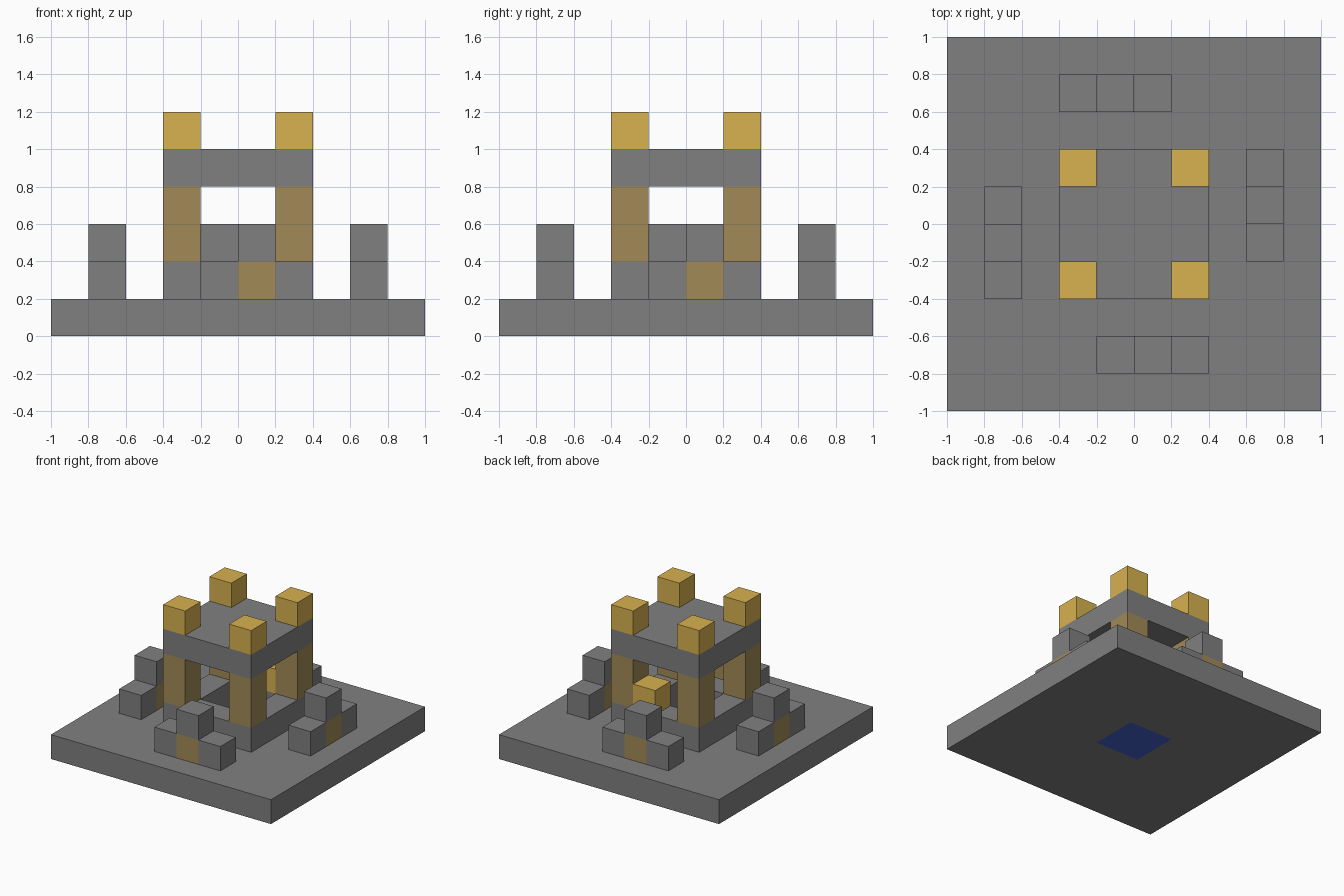
import bpy
import bmesh
from math import radians
from mathutils import Matrix, Vector

cube = bpy.data.objects.get("Cube")
if cube:
    bpy.data.objects.remove(cube, do_unlink=True)

U = 0.2  # edge of one building block


def make_material(name, rgb):
    """Flat material from 8-bit display values, stored as linear."""
    col = [((c / 255 + 0.055) / 1.055) ** 2.4 for c in rgb] + [1.0]
    mat = bpy.data.materials.new(name)
    mat.use_nodes = True
    mat.diffuse_color = col
    mat.node_tree.nodes["Principled BSDF"].inputs["Base Color"].default_value = col
    return mat


stone = make_material("stone grey", (128, 128, 128))
wood = make_material("wood brown", (162, 138, 87))
gold = make_material("gold", (216, 178, 80))
water = make_material("water blue", (66, 99, 206))


def finish(name, bm, mat):
    bmesh.ops.recalc_face_normals(bm, faces=bm.faces)
    mesh = bpy.data.meshes.new(name)
    bm.to_mesh(mesh)
    bm.free()
    mesh.materials.append(mat)
    obj = bpy.data.objects.new(name, mesh)
    bpy.context.collection.objects.link(obj)
    return obj


def box(name, centre, size, mat, turn=0):
    """Box given by centre and size, turned about the z axis through the origin."""
    bm = bmesh.new()
    place = Matrix.Translation(centre) @ Matrix.Diagonal((*size, 1))
    bmesh.ops.create_cube(bm, size=1, matrix=Matrix.Rotation(radians(turn), 4, "Z") @ place)
    return finish(name, bm, mat)


def frame(name, outer, inner, bottom, height, mat):
    """Square slab with a square opening; outer and inner are half widths."""
    bm = bmesh.new()
    corners = [(-1, -1), (1, -1), (1, 1), (-1, 1)]
    rings = [[bm.verts.new((x * r, y * r, bottom)) for x, y in corners] for r in (outer, inner)]
    for i in range(4):
        j = (i + 1) % 4
        bm.faces.new((rings[0][i], rings[0][j], rings[1][j], rings[1][i]))
    raised = bmesh.ops.extrude_face_region(bm, geom=bm.faces[:])["geom"]
    verts = [v for v in raised if isinstance(v, bmesh.types.BMVert)]
    bmesh.ops.translate(bm, verts=verts, vec=Vector((0, 0, height)))
    return finish(name, bm, mat)


# Ground slab with the pool set into it, and the low wall around the pool
frame("ground_slab", 5 * U, U, 0, U, stone)
box("pool_water", (0, 0, U / 2), (2 * U, 2 * U, U), water)
frame("pool_wall", 2 * U, U, U, U, stone)

# Canopy: roof, corner posts and gold corner caps
box("roof", (0, 0, 4.5 * U), (4 * U, 4 * U, U), stone)
for n, (sx, sy) in enumerate([(-1, -1), (1, -1), (1, 1), (-1, 1)], 1):
    x, y = 1.5 * U * sx, 1.5 * U * sy
    box(f"post_{n}", (x, y, 3 * U), (U, U, 2 * U), wood)
    box(f"roof_cap_{n}", (x, y, 5.5 * U), (U, U, U), gold)

# Single gold block standing on the back of the pool wall
box("gold_block", (U / 2, 1.5 * U, 2.5 * U), (U, U, U), gold)

# Four block seats, one on each side, turned around the centre
for side, turn in (("front", 0), ("right", 90), ("back", 180), ("left", 270)):
    y = -3.5 * U
    for part, x, z, mat in (("arm_a", -0.5, 1.5, stone), ("middle", 0.5, 1.5, wood),
                            ("arm_b", 1.5, 1.5, stone), ("top", 0.5, 2.5, stone)):
        box(f"{side}_seat_{part}", (x * U, y, z * U), (U, U, U), mat, turn)
